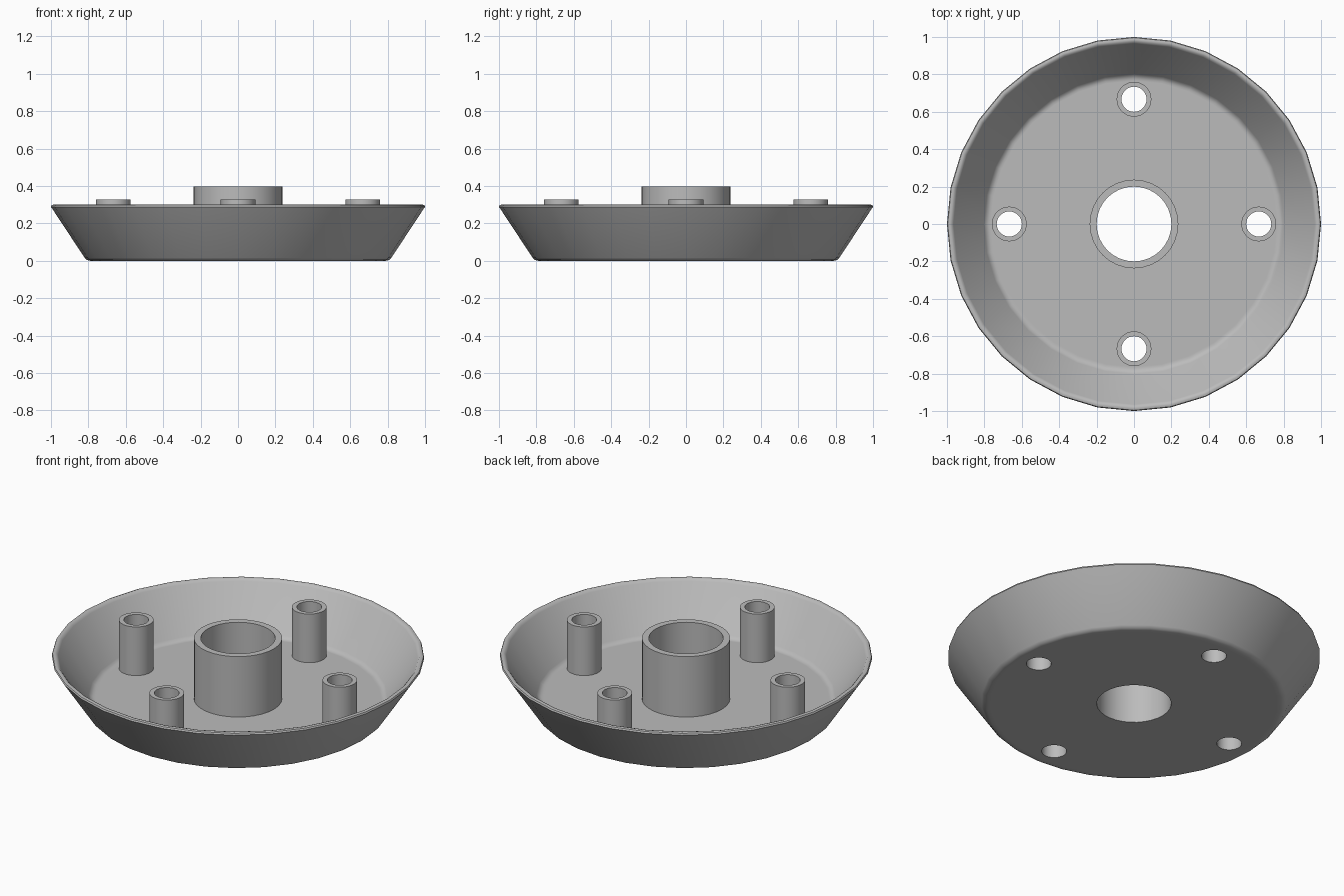
import bpy, bmesh, math
from mathutils import Vector

cube = bpy.data.objects.get("Cube")
if cube:
    bpy.data.objects.remove(cube, do_unlink=True)

SEGMENTS = 32
FLOOR = 0.04
HUB_OUTER, HUB_BORE, HUB_TOP = 0.237, 0.2, 0.398
POST_OUTER, POST_BORE, POST_TOP = 0.093, 0.067, 0.328
POST_DISTANCE = 0.667

grey = bpy.data.materials.new("light grey")
grey.use_nodes = True
grey.diffuse_color = (0.5, 0.5, 0.5, 1)
grey.node_tree.nodes["Principled BSDF"].inputs["Base Color"].default_value = (0.5, 0.5, 0.5, 1)


def lathe(name, profile, closed=False, location=(0, 0, 0)):
    """Revolve (radius, height) points around z."""
    bm = bmesh.new()
    verts = [bm.verts.new((r, 0, z)) for r, z in profile]
    pairs = list(zip(verts, verts[1:]))
    if closed:
        pairs.append((verts[-1], verts[0]))
    edges = [bm.edges.new(p) for p in pairs]
    bmesh.ops.spin(bm, geom=verts + edges, cent=(0, 0, 0), axis=(0, 0, 1),
                   angle=math.tau, steps=SEGMENTS, use_merge=True)
    bmesh.ops.remove_doubles(bm, verts=bm.verts, dist=0.0001)
    bmesh.ops.holes_fill(bm, edges=[e for e in bm.edges if e.is_boundary], sides=0)
    bmesh.ops.recalc_face_normals(bm, faces=bm.faces)
    mesh = bpy.data.meshes.new(name)
    bm.to_mesh(mesh)
    bm.free()
    obj = bpy.data.objects.new(name, mesh)
    bpy.context.collection.objects.link(obj)
    obj.location = location
    mesh.materials.append(grey)
    return obj


def smooth(obj):
    bpy.ops.object.select_all(action='DESELECT')
    obj.select_set(True)
    bpy.context.view_layer.objects.active = obj
    bpy.ops.object.shade_smooth_by_angle(angle=math.radians(40))


def tube(name, outer, bore, top, location):
    smooth(lathe(name, [(bore, FLOOR), (outer, FLOOR), (outer, top), (bore, top)],
                 True, location))


# Flared dish with rounded base, rim and inner corner
dish = lathe("dish", [
    (0.77, 0), (0.79, 0), (0.808, 0.004), (0.82, 0.016),
    (0.991, 0.275), (1.0, 0.288), (0.996, 0.297), (0.986, 0.3),
    (0.974, 0.297), (0.965, 0.286),
    (0.802, 0.057), (0.792, 0.046), (0.777, FLOOR), (0.765, FLOOR)])

# Hub and four posts, each bored through the floor
spots = [("hub", HUB_OUTER, HUB_BORE, HUB_TOP, Vector((0, 0, 0)))]
for side, x, y in (("left", 1, 0), ("right", -1, 0), ("front", 0, -1), ("back", 0, 1)):
    spots.append((side + "_post", POST_OUTER, POST_BORE, POST_TOP,
                  Vector((x, y, 0)) * POST_DISTANCE))

for name, outer, bore, top, location in spots:
    tube(name, outer, bore, top, location)
    cutter = lathe(name + "_cutter", [(bore, -0.1), (bore, 0.2)], location=location)
    bpy.context.view_layer.objects.active = dish
    cut = dish.modifiers.new(name + "_hole", 'BOOLEAN')
    cut.operation, cut.solver, cut.object = 'DIFFERENCE', 'EXACT', cutter
    bpy.ops.object.modifier_apply(modifier=cut.name)
    bpy.data.objects.remove(cutter, do_unlink=True)

smooth(dish)
